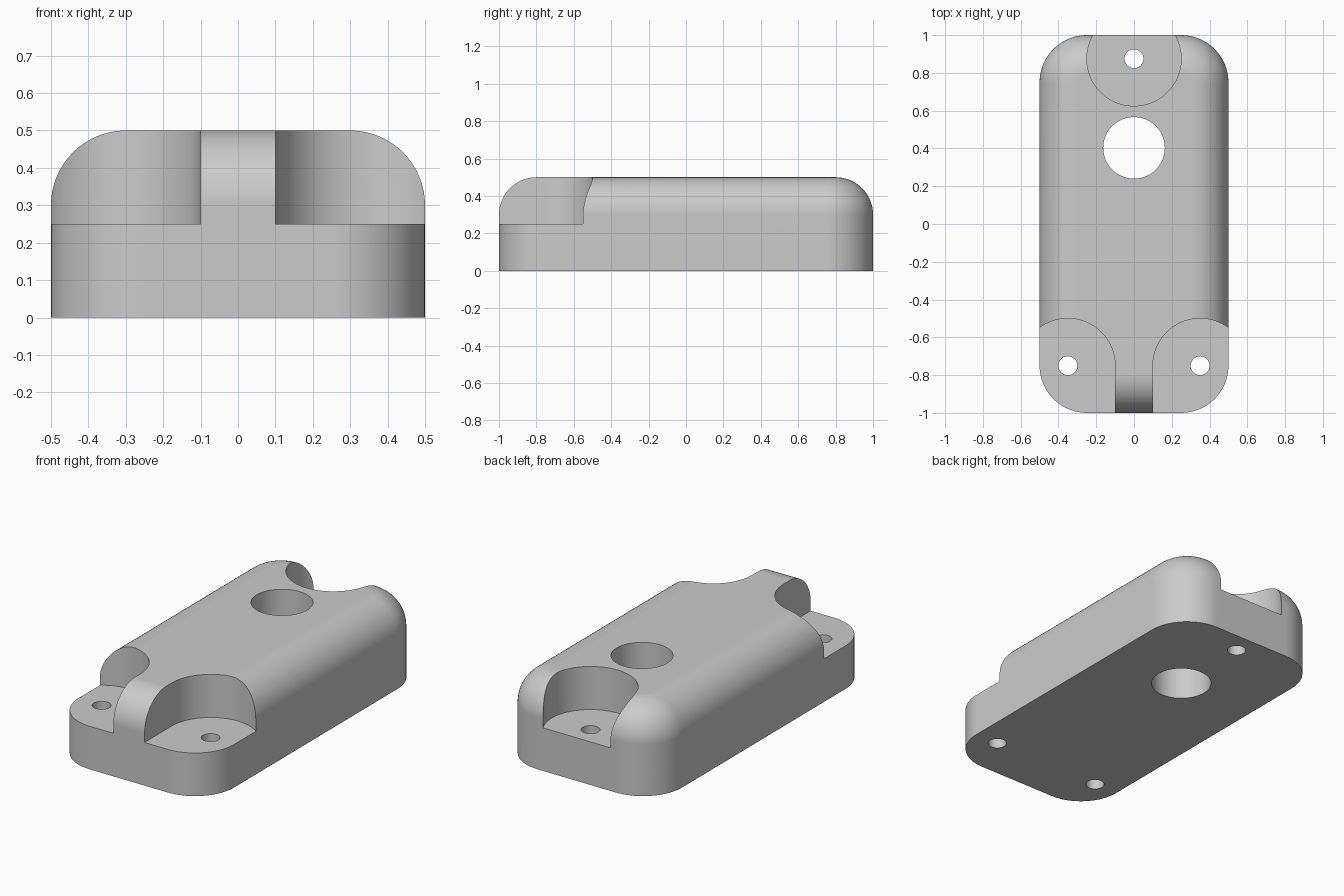
import bpy
import bmesh
from math import sin, cos, pi, radians

cube = bpy.data.objects.get("Cube")
if cube:
    bpy.data.objects.remove(cube, do_unlink=True)

HALF_X, HALF_Y, HEIGHT = 0.5, 1.0, 0.5
CORNER, FILLET, FLOOR = 0.25, 0.2, 0.25
STEPS = 16

grey = bpy.data.materials.new("plain grey")
grey.use_nodes = True
colour = (0.6, 0.6, 0.6, 1)
grey.diffuse_color = colour
grey.node_tree.nodes["Principled BSDF"].inputs["Base Color"].default_value = colour


def arc(cx, cy, radius, start, end, steps):
    return [(cx + radius * cos(start + (end - start) * i / steps),
             cy + radius * sin(start + (end - start) * i / steps))
            for i in range(steps + 1)]


def circle(cx, cy, radius, steps=64):
    return arc(cx, cy, radius, 0, 2 * pi, steps)[:-1]


def rounded_outline(inset):
    """Rounded rectangle, shrunk evenly by the inset."""
    points = []
    for quarter, (sx, sy) in enumerate([(1, 1), (-1, 1), (-1, -1), (1, -1)]):
        start = quarter * pi / 2
        points += arc(sx * (HALF_X - CORNER), sy * (HALF_Y - CORNER),
                      CORNER - inset, start, start + pi / 2, STEPS)
    return points


def loft(name, layers):
    """Closed solid through a stack of (outline, height) layers."""
    bm = bmesh.new()
    rings = [[bm.verts.new((x, y, z)) for x, y in outline] for outline, z in layers]
    for low, high in zip(rings, rings[1:]):
        for i in range(len(low)):
            j = (i + 1) % len(low)
            bm.faces.new((low[i], low[j], high[j], high[i]))
    bm.faces.new(rings[0][::-1])
    bm.faces.new(rings[-1])
    bmesh.ops.recalc_face_normals(bm, faces=bm.faces)
    mesh = bpy.data.meshes.new(name)
    bm.to_mesh(mesh)
    bm.free()
    mesh.materials.append(grey)
    obj = bpy.data.objects.new(name, mesh)
    bpy.context.collection.objects.link(obj)
    return obj


# Body with rounded corners and a filleted top edge
layers = [(rounded_outline(0), 0)]
for i in range(STEPS + 1):
    a = i / STEPS * pi / 2
    layers.append((rounded_outline(FILLET * (1 - cos(a))),
                   HEIGHT - FILLET + FILLET * sin(a)))
body = loft("housing_body", layers)

# Cutters: screw pockets, screw holes and the large through hole
cutters = []


def cutter(name, outline, bottom):
    obj = loft(name, [(outline, bottom), (outline, HEIGHT + 0.2)])
    obj.hide_render = True
    cutters.append(obj)


for side, sx in (("left", 1), ("right", -1)):
    x, y, r = sx * 0.35, -0.75, 0.25
    slot = arc(x, y, r, 0, pi, 32) + [(x - r, -1.2), (x + r, -1.2)]
    cutter(f"{side}_front_pocket", slot, FLOOR)
    cutter(f"{side}_front_screw_hole", circle(x, y, 0.05, 32), -0.2)
cutter("back_pocket", circle(0, 0.875, 0.25), FLOOR)
cutter("back_screw_hole", circle(0, 0.875, 0.05, 32), -0.2)
cutter("large_hole", circle(0, 0.403, 0.163), -0.2)

bpy.ops.object.select_all(action='DESELECT')
bpy.context.view_layer.objects.active = body
body.select_set(True)
for obj in cutters:
    mod = body.modifiers.new(obj.name, 'BOOLEAN')
    mod.operation = 'DIFFERENCE'
    mod.solver = 'EXACT'
    mod.object = obj
    bpy.ops.object.modifier_apply(modifier=mod.name)
for obj in cutters:
    bpy.data.objects.remove(obj, do_unlink=True)

# Smooth curves, crisp pocket edges
bpy.ops.object.shade_smooth_by_angle(angle=radians(30))
weighted = body.modifiers.new("even_flats", 'WEIGHTED_NORMAL')
weighted.keep_sharp = True
